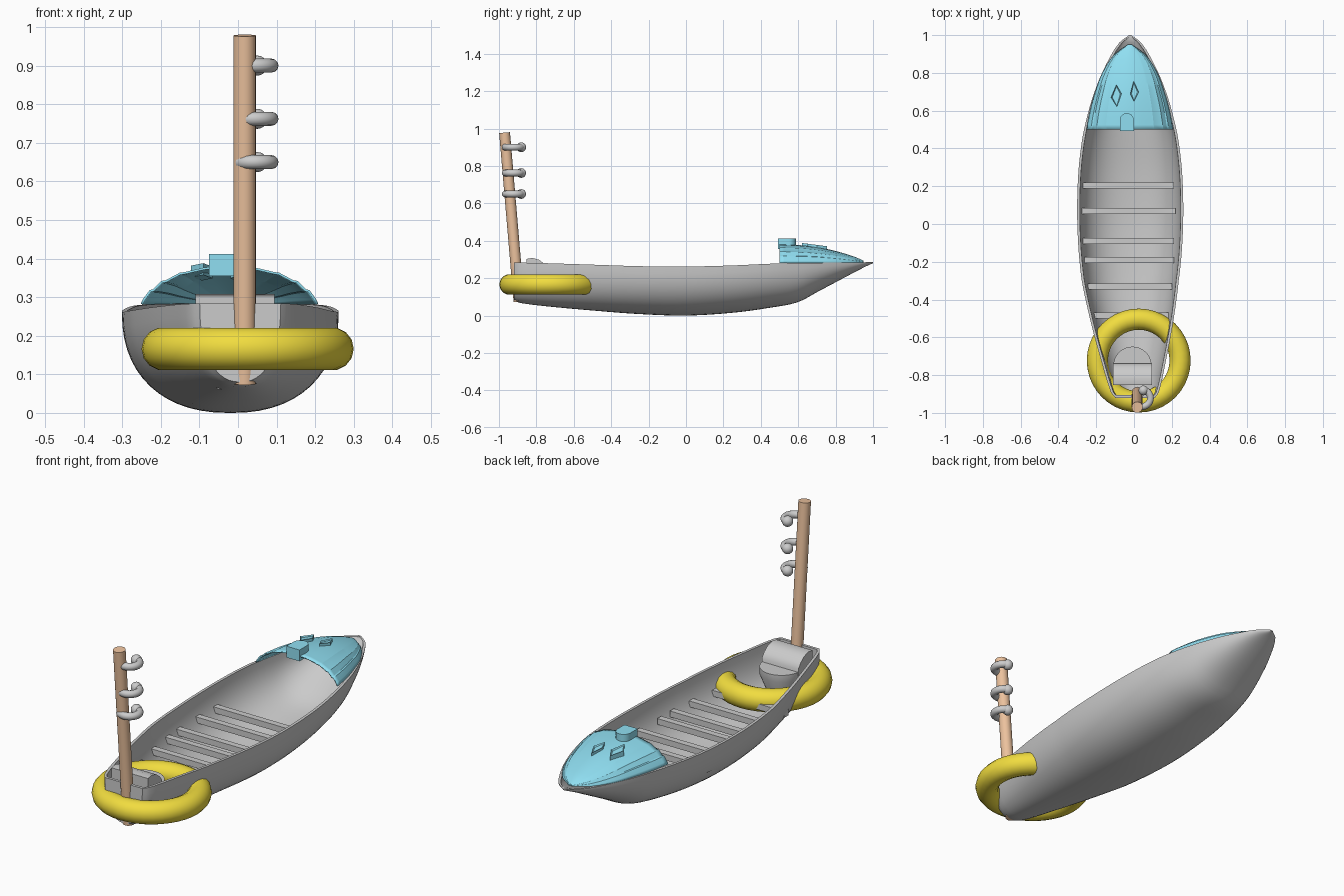
import bpy, bmesh, math
from mathutils import Vector

if "Cube" in bpy.data.objects:
    bpy.data.objects.remove(bpy.data.objects["Cube"])


def material(name, rgb):
    m = bpy.data.materials.new(name)
    m.diffuse_color = (*rgb, 1)
    m.use_nodes = True
    m.node_tree.nodes["Principled BSDF"].inputs["Base Color"].default_value = m.diffuse_color
    return m


BLUE = material("blue", (0.28, 0.74, 0.89))
YELLOW = material("yellow", (0.88, 0.72, 0.05))
WOOD = material("wood", (0.84, 0.54, 0.34))


def finish(name, bm, mat=None, smooth=35):
    bmesh.ops.recalc_face_normals(bm, faces=bm.faces)
    me = bpy.data.meshes.new(name)
    bm.to_mesh(me)
    bm.free()
    ob = bpy.data.objects.new(name, me)
    bpy.context.collection.objects.link(ob)
    if mat:
        me.materials.append(mat)
    if smooth:
        bpy.ops.object.select_all(action='DESELECT')
        ob.select_set(True)
        bpy.context.view_layer.objects.active = ob
        bpy.ops.object.shade_smooth_by_angle(angle=math.radians(smooth))
    return ob


def loft(bm, rows, closed=False, cap_start=False, cap_end=False):
    vs = [[bm.verts.new(p) for p in r] for r in rows]
    n = len(rows[0])
    for a, b in zip(vs, vs[1:]):
        for i in range(n if closed else n - 1):
            j = (i + 1) % n
            bm.faces.new((a[i], a[j], b[j], b[i]))
    if cap_start:
        bm.faces.new(vs[0])
    if cap_end:
        bm.faces.new(vs[-1])
    return vs


def interp(table, y):
    """Smooth (Hermite) interpolation of rows (y, a, b, ...)."""
    k = 0
    while k < len(table) - 2 and y > table[k + 1][0]:
        k += 1
    p, q = table[k], table[k + 1]
    o, r = table[max(k - 1, 0)], table[min(k + 2, len(table) - 1)]
    h = q[0] - p[0]
    t = (y - p[0]) / h
    out = []
    for i in range(1, len(p)):
        m0 = (q[i] - o[i]) / (q[0] - o[0]) * h
        m1 = (r[i] - p[i]) / (r[0] - p[0]) * h
        out.append((2*t**3 - 3*t*t + 1) * p[i] + (t**3 - 2*t*t + t) * m0
                   + (3*t*t - 2*t**3) * q[i] + (t**3 - t*t) * m1)
    return out


# Hull stations: y, half width, keel height, rim height
HULL = [(-0.92, 0.105, 0.08, 0.283), (-0.89, 0.127, 0.068, 0.283), (-0.75, 0.165, 0.05, 0.28),
        (-0.5, 0.222, 0.027, 0.272), (-0.25, 0.263, 0.008, 0.264), (0.0, 0.28, 0.0, 0.262),
        (0.25, 0.276, 0.015, 0.268), (0.45, 0.254, 0.042, 0.277), (0.6, 0.22, 0.072, 0.281),
        (0.7, 0.189, 0.125, 0.282), (0.8, 0.149, 0.178, 0.283), (0.9, 0.098, 0.231, 0.284),
        (0.96, 0.058, 0.262, 0.285), (1.0, 0.006, 0.28, 0.286)]


def centre(y):
    return -0.02 + 0.025 * max(0, (-0.3 - y) / 0.6)


def hull_row(y, inset):
    w, k, top = interp(HULL, y)
    w, k = max(w - inset, 0.003), min(k + inset, top - 0.003)
    y += inset if y < -0.91 else (-inset if y > 0.99 else 0)
    row = []
    for i in range(29):
        a = math.pi * i / 28
        c, s = math.cos(a), max(math.sin(a), 0)
        row.append((centre(y) + w * math.copysign(abs(c) ** 0.87, c), y,
                    top - (top - k) * s ** 0.87))
    return row


ys = [-0.92, -0.905, -0.89] + [-0.89 + 1.85 * i / 50 for i in range(1, 51)] + [0.975, 0.99, 1.0]
bm = bmesh.new()
outer = loft(bm, [hull_row(y, 0) for y in ys], cap_start=True, cap_end=True)
inner = loft(bm, [hull_row(y, 0.014) for y in ys], cap_start=True, cap_end=True)
for side in (0, -1):
    for i in range(len(ys) - 1):
        bm.faces.new((outer[i][side], outer[i+1][side], inner[i+1][side], inner[i][side]))
for e in (0, -1):
    bm.faces.new((outer[e][0], outer[e][-1], inner[e][-1], inner[e][0]))
finish("hull", bm)

# Benches: y, left end, right end
for i, (y, x0, x1) in enumerate([(0.205, -0.275, 0.212), (0.07, -0.278, 0.22), (-0.09, -0.273, 0.212),
                                 (-0.19, -0.263, 0.212), (-0.33, -0.243, 0.202), (-0.485, -0.222, 0.182)]):
    bm = bmesh.new()
    bmesh.ops.create_cube(bm, size=1)
    for v in bm.verts:
        v.co = Vector(((x0 + x1) / 2 + v.co.x * (x1 - x0), y + v.co.y * 0.032, 0.155 + v.co.z * 0.03))
    finish(f"bench_{i + 1}", bm, smooth=0)

# Stepped bow canopy: y, half width, height
CANOPY = [(0.5, 0.23, 0.098), (0.6, 0.211, 0.094), (0.7, 0.183, 0.083), (0.8, 0.146, 0.062),
          (0.9, 0.08, 0.032), (0.95, 0.01, 0.01)]
half = [(1, 0), (0.97, 0.14), (0.9, 0.36), (0.86, 0.38), (0.77, 0.6), (0.72, 0.62),
        (0.56, 0.82), (0.5, 0.84), (0.28, 0.96), (0, 1)]
section = half + [(-u, v) for u, v in half[-2::-1]]
rows = []
for i in range(19):
    y = 0.5 + 0.45 * i / 18
    w, h = interp(CANOPY, y)
    rows.append([(-0.022 + u * w, y, 0.283 + v * h) for u, v in section])
bm = bmesh.new()
loft(bm, rows, cap_end=True)
canopy = finish("bow_canopy", bm, BLUE, 20)
solid = canopy.modifiers.new("thickness", 'SOLIDIFY')
solid.thickness = 0.006


def d_shape(cx, cy, r, y_back, z, s=1.0):
    """Straight back at y_back, half round towards +y."""
    pts = [(cx + r * s * math.cos(math.pi * i / 16), cy + r * s * math.sin(math.pi * i / 16), z)
           for i in range(17)]
    return pts + [(cx - r * s, y_back, z), (cx + r * s, y_back, z)]


# Arched hatch on the canopy
bm = bmesh.new()
loft(bm, [d_shape(-0.038, 0.55, 0.037, 0.492, z) for z in (0.355, 0.412)], True, True, True)
finish("canopy_hatch", bm, BLUE)

# Raised diamond windows with sunken panes
for side, pts in (("left", [(-0.122, 0.67), (-0.09, 0.62), (-0.066, 0.69), (-0.093, 0.737)]),
                  ("right", [(-0.02, 0.69), (0.0, 0.648), (0.025, 0.7), (-0.002, 0.755)])):
    bm = bmesh.new()
    top = [(x, y, 0.388 - (y - 0.62) * 0.13) for x, y in pts]
    vs = loft(bm, [[(x, y, z - 0.03) for x, y, z in top], top], True, True, True)
    bm.normal_update()
    face = max(bm.faces, key=lambda f: f.calc_center_median().z)
    bmesh.ops.recalc_face_normals(bm, faces=bm.faces)
    bmesh.ops.inset_region(bm, faces=[face], thickness=0.007, depth=-0.006)
    finish("window_" + side, bm, BLUE, 0)

# Stern seat: tapered round pedestal plus sloping backrest
bm = bmesh.new()
loft(bm, [d_shape(-0.008, -0.75, 0.101, -0.85 if s == 1 else -0.8, z, s)
          for z, s in ((0.06, 0.45), (0.2, 1), (0.235, 1))], True, True, True)
finish("seat", bm)
bm = bmesh.new()
back = [(-0.852, 0.18), (-0.852, 0.303), (-0.82, 0.308), (-0.785, 0.298), (-0.755, 0.275),
        (-0.738, 0.25), (-0.738, 0.2)]
loft(bm, [[(x, y, z) for y, z in back] for x in (-0.11, 0.094)], True, True, True)
finish("seat_back", bm)

# Life ring around the stern
bpy.ops.mesh.primitive_torus_add(major_segments=40, minor_segments=14, major_radius=0.219,
                                 minor_radius=0.056, location=(0.025, -0.723, 0.166))
ring = bpy.context.object
ring.name = "life_ring"
ring.data.materials.append(YELLOW)
bpy.ops.object.shade_smooth_by_angle(angle=math.radians(30))

# Leaning mast
low, high = Vector((0.017, -0.893, 0.075)), Vector((0.017, -0.97, 0.978))
axis = high - low
bpy.ops.mesh.primitive_cylinder_add(vertices=24, radius=0.029, depth=axis.length,
                                    location=(low + high) / 2)
mast = bpy.context.object
mast.name = "mast"
mast.rotation_euler = axis.to_track_quat('Z', 'Y').to_euler()
mast.data.materials.append(WOOD)
bpy.ops.object.shade_smooth_by_angle(angle=math.radians(35))

# Curled hooks with ball tips
for i, z in enumerate((0.9, 0.762, 0.65)):
    c = Vector((0.042, -0.922, z))
    rows = []
    for k in range(21):
        a = math.radians(-140 + 230 * k / 20)
        d = Vector((math.cos(a), math.sin(a), 0))
        rows.append([c + d * (0.045 + 0.018 * math.cos(2 * math.pi * j / 12))
                     + Vector((0, 0, 0.018 * math.sin(2 * math.pi * j / 12))) for j in range(12)])
    bm = bmesh.new()
    loft(bm, rows, True, True, True)
    ball = bmesh.ops.create_uvsphere(bm, u_segments=16, v_segments=10, radius=0.026)
    bmesh.ops.translate(bm, verts=ball["verts"], vec=c + Vector((0.008, 0.041, 0)))
    finish(f"hook_{i + 1}", bm)
